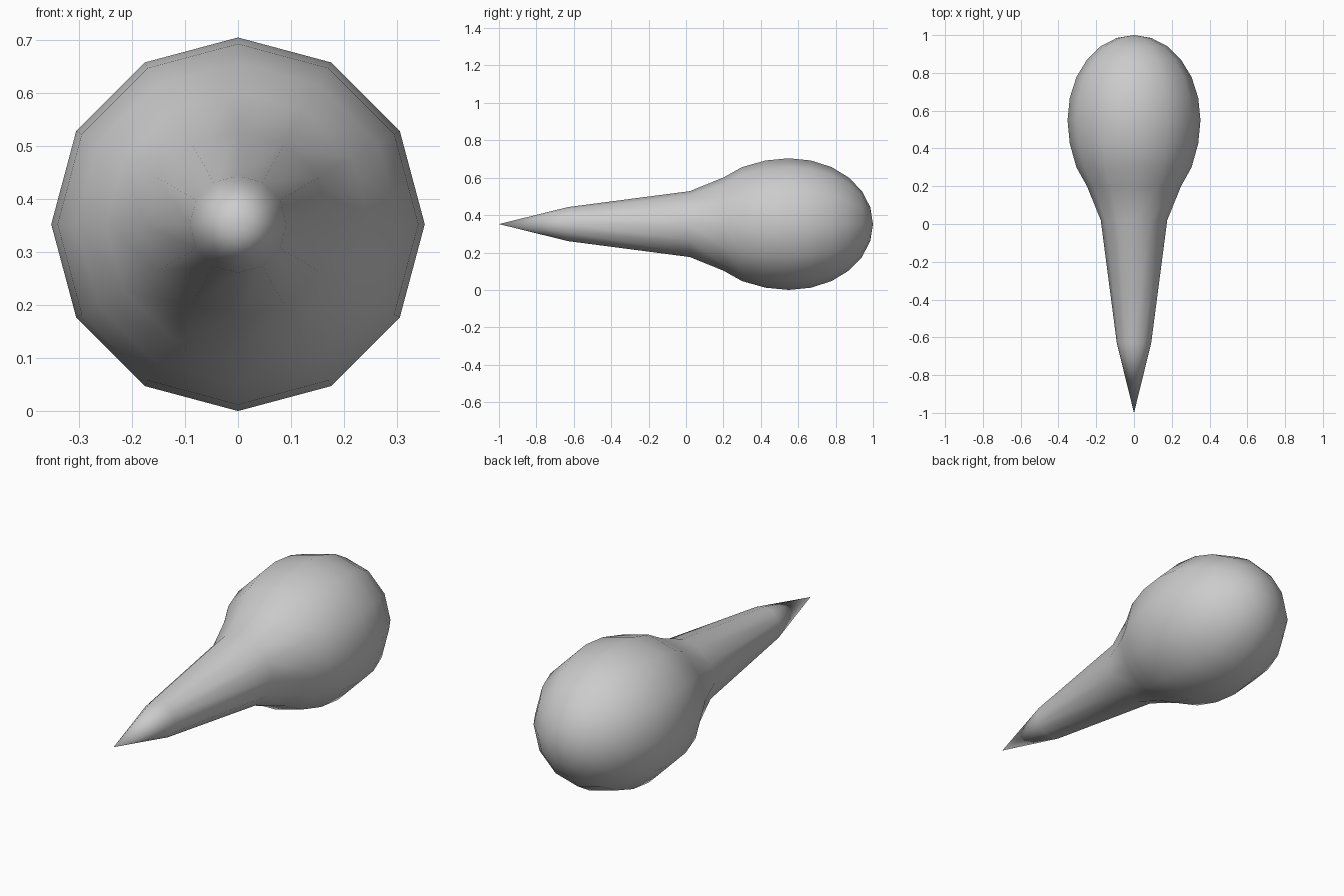
import bpy, bmesh
from math import sin, cos, pi

if "Cube" in bpy.data.objects:
    bpy.data.objects.remove(bpy.data.objects["Cube"])

SIDES = 12
RADIUS = 0.352
# ring positions along y from pointed tip to rounded end; radii follow a sphere
RINGS_Y = [-1.0, -0.63, 0.02, 0.20, 0.30, 0.425, 0.55, 0.668, 0.778, 0.87, 0.941, 0.985, 1.0]

bm = bmesh.new()
tip = bm.verts.new((0, RINGS_Y[0], RADIUS))
end = bm.verts.new((0, RINGS_Y[-1], RADIUS))

# 12-sided rings
rings = []
for k, y in enumerate(RINGS_Y[1:-1], 1):
    r = RADIUS * sin(pi * k / 12)
    rings.append([bm.verts.new((r * sin(2 * pi * i / SIDES), y,
                                RADIUS + r * cos(2 * pi * i / SIDES)))
                  for i in range(SIDES)])

# skin between rings, plus fans at both poles
for i in range(SIDES):
    j = (i + 1) % SIDES
    for a, b in zip(rings, rings[1:]):
        bm.faces.new((a[i], a[j], b[j], b[i]))
    bm.faces.new((tip, rings[0][j], rings[0][i]))
    bm.faces.new((end, rings[-1][i], rings[-1][j]))

bmesh.ops.recalc_face_normals(bm, faces=bm.faces)
for f in bm.faces:
    f.smooth = True

mesh = bpy.data.meshes.new("teardrop_body")
bm.to_mesh(mesh)
bm.free()
body = bpy.data.objects.new("teardrop_body", mesh)
bpy.context.collection.objects.link(body)
